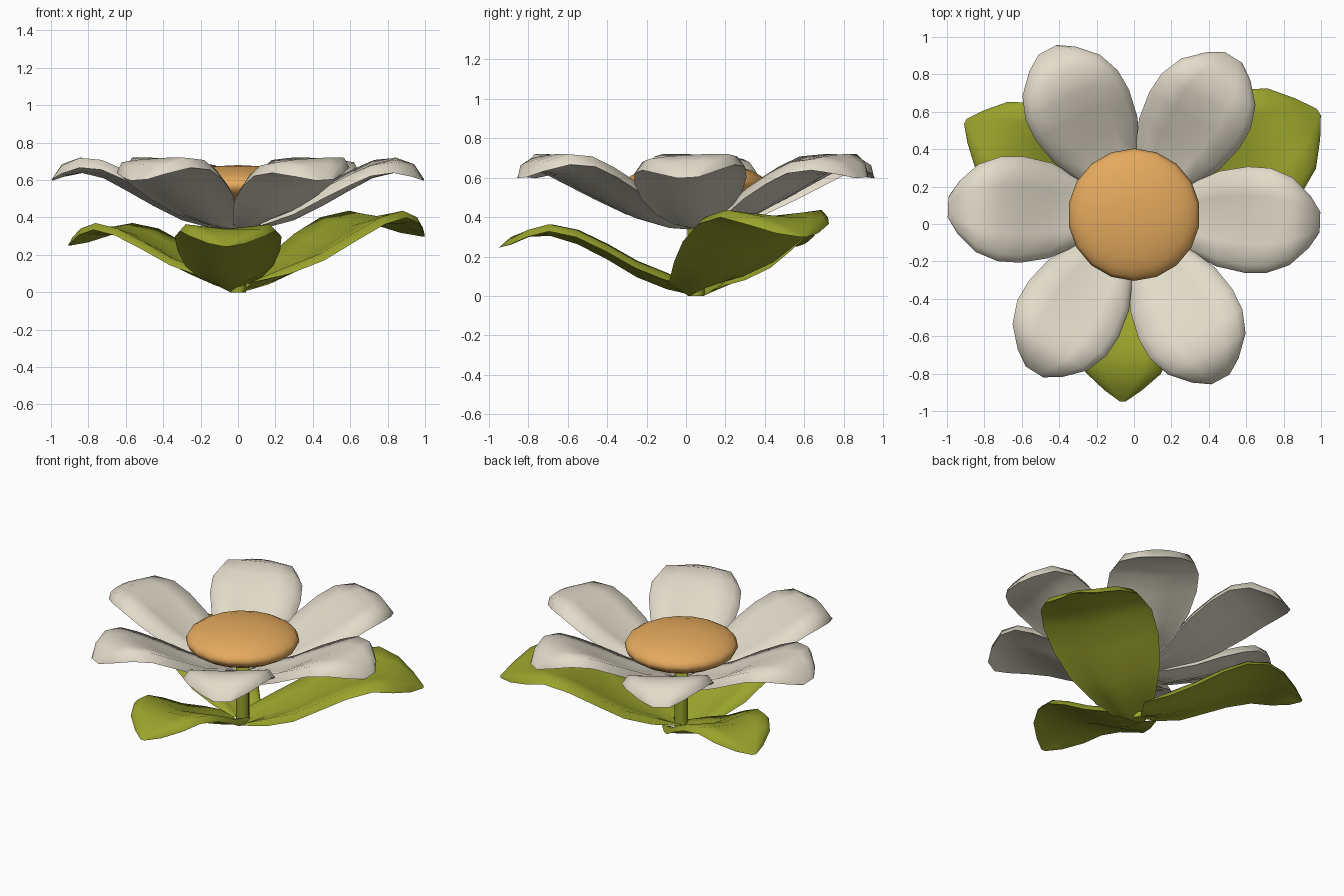
import bpy, bmesh
from math import radians
from mathutils import Matrix

if "Cube" in bpy.data.objects:
    bpy.data.objects.remove(bpy.data.objects["Cube"])

CY = 0.05  # flower axis sits slightly behind the origin


def material(name, rgb):
    m = bpy.data.materials.new(name)
    m.diffuse_color = (*rgb, 1)
    m.use_nodes = True
    m.node_tree.nodes["Principled BSDF"].inputs["Base Color"].default_value = m.diffuse_color
    return m


CREAM = material("cream white", (0.76, 0.71, 0.59))
AMBER = material("amber", (0.78, 0.40, 0.11))
GREEN = material("leaf green", (0.32, 0.37, 0.025))


def finish(ob, mat, angle):
    ob.data.materials.append(mat)
    bpy.ops.object.select_all(action='DESELECT')
    ob.select_set(True)
    bpy.context.view_layer.objects.active = ob
    bpy.ops.object.shade_smooth_by_angle(angle=radians(angle))


def blade(name, mat, rows, cross, angle, scale, shift, tilt):
    """Curved pillow: rows = (distance, half width, mid height, edge lift),
    cross = (position across, share of the edge lift, thickness).
    Top and underside share a thin outer rim."""
    bm = bmesh.new()
    sx, sy, sz = scale
    nr, nc = len(rows), len(cross)
    under, top = [], []
    for j, (r, w, z, lift) in enumerate(rows):
        a, b = [], []
        for i, (v, k, thick) in enumerate(cross):
            p = (r * sx, v * w * sy + shift, (z + lift * k) * sz + tilt * v * w)
            lo = bm.verts.new(p)
            rim = i in (0, nc - 1) or j in (0, nr - 1)
            t = thick * (0.8 if j == nr - 2 else 1)
            a.append(lo)
            b.append(lo if rim else bm.verts.new((p[0], p[1], p[2] + t)))
        under.append(a)
        top.append(b)
    for grid, flip in ((under, True), (top, False)):
        for a, b in zip(grid, grid[1:]):
            for i in range(nc - 1):
                quad = [a[i], b[i], b[i + 1], a[i + 1]]
                bm.faces.new(quad[::-1] if flip else quad)
    bmesh.ops.recalc_face_normals(bm, faces=bm.faces)
    bm.transform(Matrix.Translation((0, CY, 0)) @ Matrix.Rotation(radians(angle), 4, 'Z'))
    me = bpy.data.meshes.new(name)
    bm.to_mesh(me)
    bm.free()
    ob = bpy.data.objects.new(name, me)
    bpy.context.collection.objects.link(ob)
    finish(ob, mat, 80)


# Petals: plump, rising from the middle, lip rolls down at the rim
petal_rows = [(0.0, 0.03, 0.335, 0.01), (0.15, 0.10, 0.345, 0.03),
              (0.30, 0.185, 0.385, 0.05), (0.45, 0.255, 0.46, 0.06),
              (0.60, 0.284, 0.545, 0.05), (0.72, 0.28, 0.61, 0.035),
              (0.84, 0.235, 0.64, 0.015), (0.94, 0.14, 0.625, 0.0),
              (0.995, 0.055, 0.60, 0.00)]
petal_cross = [(-1, 0.8, 0), (-0.86, 0.8, 0.055), (-0.45, 0.3, 0.07), (0, 0, 0.075),
               (0.45, 0.3, 0.07), (0.86, 0.8, 0.055), (1, 0.8, 0)]
for i in range(6):
    blade(f"petal_{i + 1}", CREAM, petal_rows, petal_cross,
          -2 + 60 * i, (1, 1, 1), -0.006, 0.06)

# Leaves: creased along the middle, blunt tip bending down
leaf_rows = [(0.0, 0.10, 0.0, 0.05), (0.15, 0.17, 0.035, 0.05),
             (0.30, 0.235, 0.095, 0.05), (0.45, 0.275, 0.185, 0.045),
             (0.60, 0.285, 0.262, 0.04), (0.74, 0.255, 0.305, 0.025),
             (0.85, 0.20, 0.30, 0.0), (0.94, 0.10, 0.27, -0.01),
             (1.0, 0.015, 0.245, 0.0)]
leaf_cross = [(-1, 0.9, 0), (-0.88, 0.95, 0.035), (-0.5, 0.5, 0.035), (0, 0, 0.035),
              (0.5, 0.5, 0.035), (0.88, 0.95, 0.035), (1, 0.9, 0)]
for name, ang, sc in (("front_leaf", 268.8, (1.0, 1.0, 1.0)),
                      ("right_leaf", 31, (1.13, 1.25, 1.22)),
                      ("left_leaf", 153.3, (1.03, 0.97, 1.02))):
    blade(name, GREEN, leaf_rows, leaf_cross, ang, sc, -0.04, 0.0)

# Flower centre: flattened dome
bpy.ops.mesh.primitive_uv_sphere_add(segments=18, ring_count=10, radius=1,
                                     location=(0, CY, 0.57))
disc = bpy.context.object
disc.name = "flower_centre"
disc.scale = (0.354, 0.354, 0.11)
finish(disc, AMBER, 50)

# Stem
bpy.ops.mesh.primitive_cylinder_add(vertices=8, radius=0.043, depth=0.37,
                                    location=(0, CY, 0.185))
stem = bpy.context.object
stem.name = "stem"
finish(stem, GREEN, 50)
